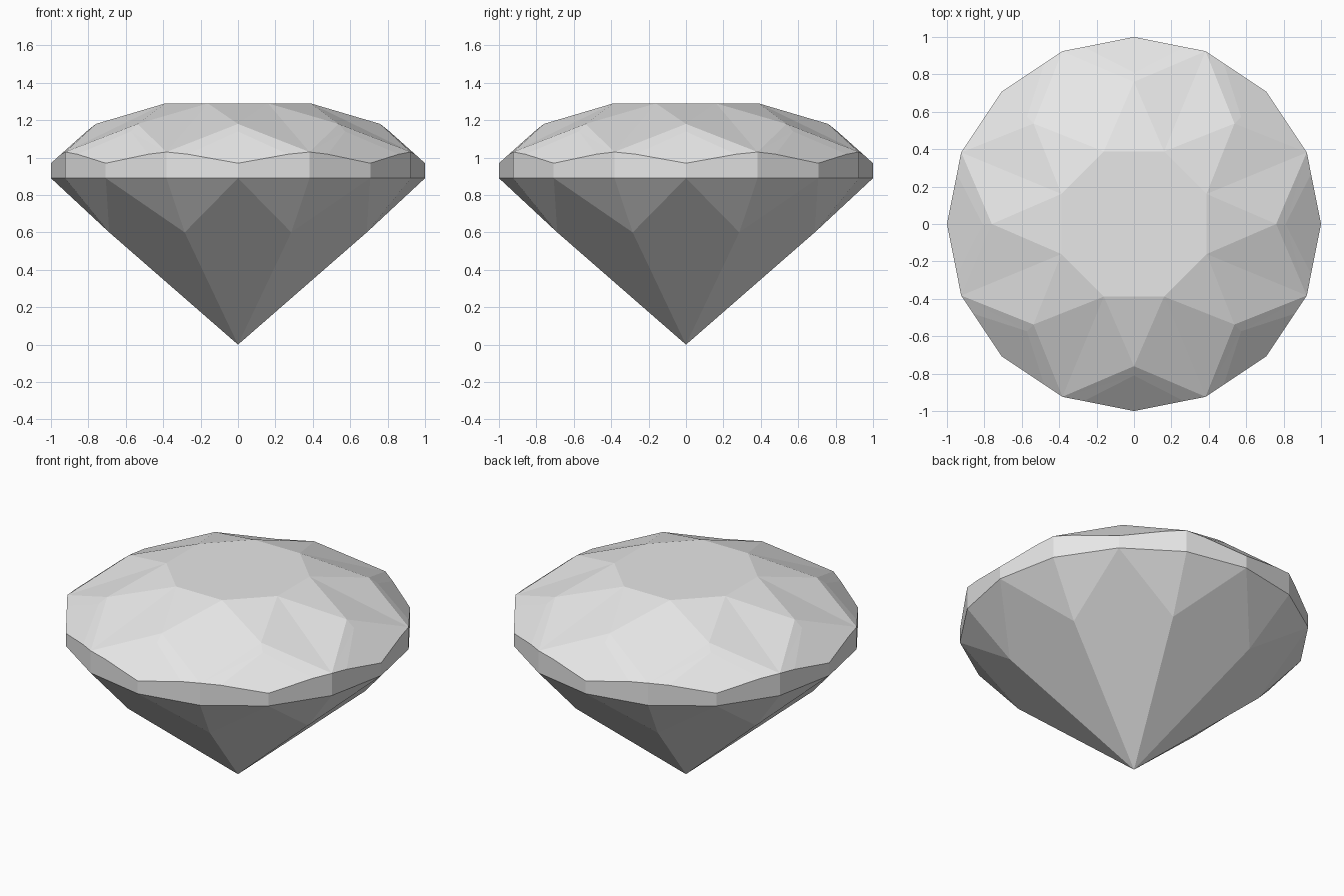
import bpy
import bmesh
from math import cos, sin, pi
from mathutils import Vector

cube = bpy.data.objects.get("Cube")
if cube:
    bpy.data.objects.remove(cube, do_unlink=True)

SIDES = 8
STEP = pi / SIDES  # half of one facet sector


def polar(radius, angle, z):
    return Vector((radius * cos(angle), radius * sin(angle), z))


# One flat colour
stone = bpy.data.materials.new("pale grey stone")
stone.use_nodes = True
stone.diffuse_color = (0.8, 0.8, 0.8, 1)
stone.node_tree.nodes["Principled BSDF"].inputs["Base Color"].default_value = stone.diffuse_color

bm = bmesh.new()


def facet(*points):
    bm.faces.new([bm.verts.new(p) for p in points])


# Table: the flat octagon on top
facet(*[polar(0.42, (2 * i + 1) * STEP, 1.29) for i in range(SIDES)])

for i in range(SIDES):
    a = 2 * i * STEP
    culet = Vector((0, 0, 0))
    star = polar(0.76, a, 1.18)
    next_star = polar(0.76, a + 2 * STEP, 1.18)
    notch = polar(0.81, a, 1.14)
    valley = polar(1, a, 0.97)
    rim = polar(1, a, 0.89)
    table_left, table_right = (polar(0.42, a + s * STEP, 1.29) for s in (1, -1))
    peak = polar(1, a + STEP, 1.03)

    # Crown: star facet and the kite beside it
    facet(star, table_right, table_left)
    facet(table_left, star, peak)
    facet(table_left, peak, next_star)

    # Pavilion: long kite running down to the tip
    low_left, low_right = (polar(0.745, a + s * STEP, 0.60) for s in (1, -1))
    facet(rim, low_left, culet, low_right)

    # Facets mirrored about the sector's centre line
    for s in (1, -1):
        crest = polar(1, a + s * STEP, 1.03)
        shoulder = valley.lerp(crest, 0.7)
        shoulder.z = 1.018
        rim_next = polar(1, a + s * STEP, 0.89)
        facet(star, notch, crest)
        facet(notch, shoulder, crest)
        facet(notch, valley, shoulder)
        facet(valley, rim, rim_next, crest, shoulder)  # girdle wall
        facet(rim, rim_next, polar(0.745, a + s * STEP, 0.60))

# Weld the facets into one closed solid
bmesh.ops.remove_doubles(bm, verts=bm.verts, dist=0.0005)
bmesh.ops.recalc_face_normals(bm, faces=bm.faces)
mesh = bpy.data.meshes.new("gemstone")
bm.to_mesh(mesh)
bm.free()
mesh.materials.append(stone)
bpy.context.collection.objects.link(bpy.data.objects.new("gemstone", mesh))
